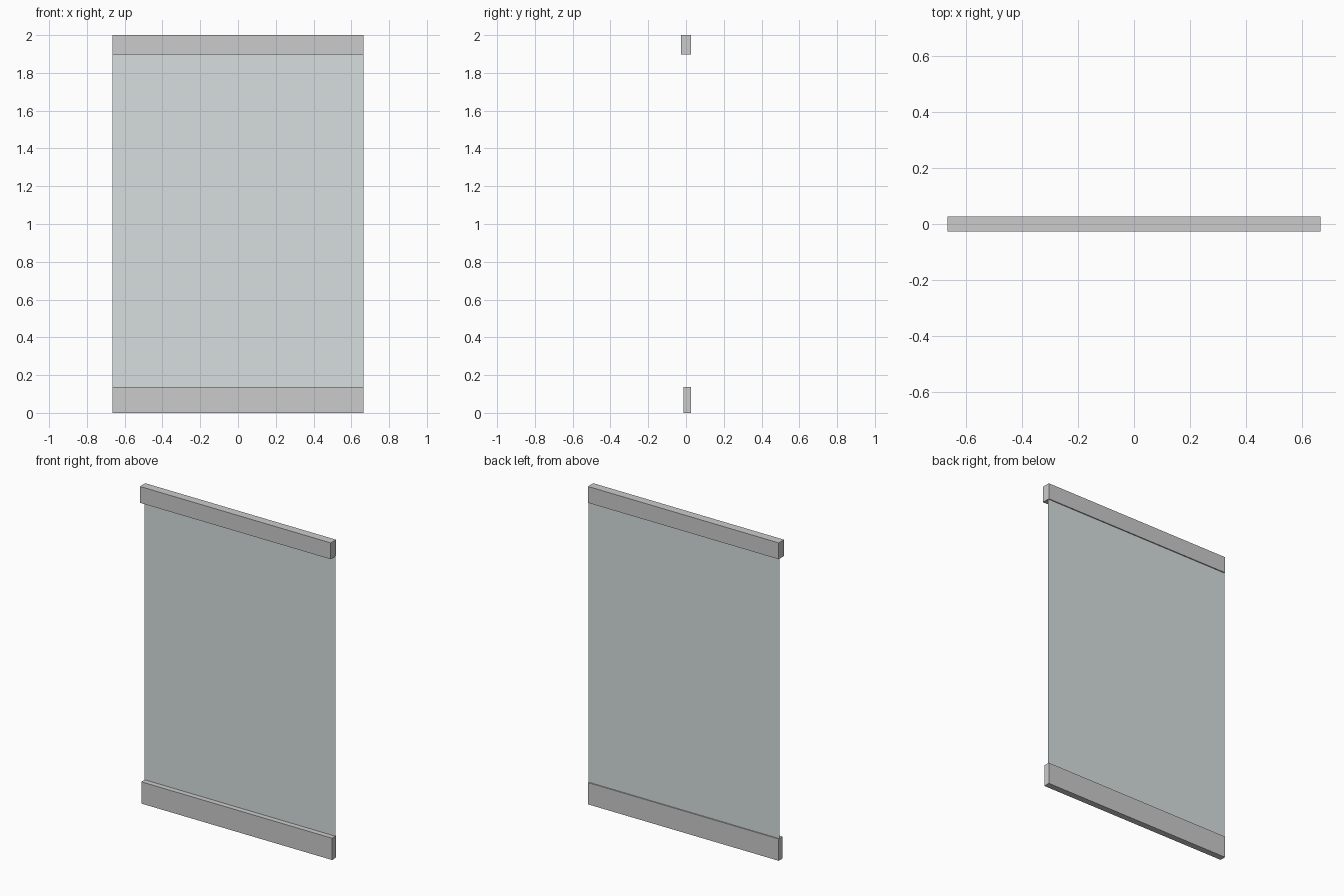
import bpy

if "Cube" in bpy.data.objects:
    bpy.data.objects.remove(bpy.data.objects["Cube"])

HALF_W = 0.664      # half width of the door
PANE_Y = 0.020      # glass sits close to the back face


def box(name, y0, y1, z0, z1):
    """Full-width rail between the given depth and height limits."""
    bpy.ops.mesh.primitive_cube_add(size=1, location=(0, (y0 + y1) / 2, (z0 + z1) / 2))
    ob = bpy.context.object
    ob.name = name
    ob.scale = (2 * HALF_W, y1 - y0, z1 - z0)
    bpy.ops.object.transform_apply(location=False, rotation=False, scale=True)
    return ob


# Rails: the deeper one on top, both flush at the back
box("top_rail", -0.0265, 0.0265, 1.897, 2.0)
box("bottom_rail", -0.0135, 0.0265, 0.0, 0.137)

# Single-sheet glass pane between the rails
mesh = bpy.data.meshes.new("glass_pane")
mesh.from_pydata(
    [(-HALF_W, PANE_Y, 0.137), (HALF_W, PANE_Y, 0.137),
     (HALF_W, PANE_Y, 1.897), (-HALF_W, PANE_Y, 1.897)],
    [], [(0, 1, 2, 3)])
pane = bpy.data.objects.new("glass_pane", mesh)
bpy.context.collection.objects.link(pane)

glass = bpy.data.materials.new("glass")
glass.diffuse_color = (0.68, 0.74, 0.74, 1.0)
glass.use_nodes = True
glass.node_tree.nodes["Principled BSDF"].inputs["Base Color"].default_value = glass.diffuse_color
mesh.materials.append(glass)
